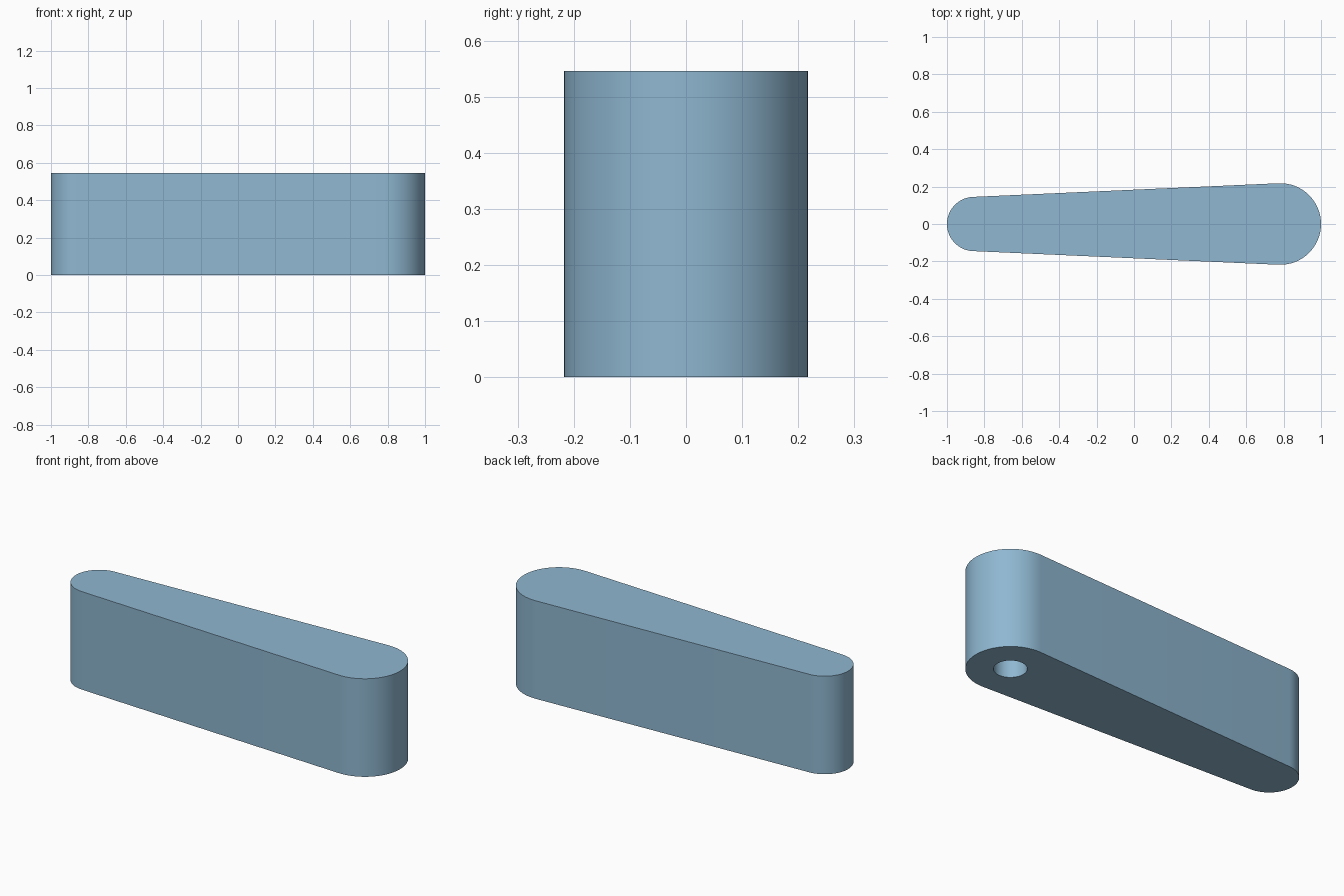
import bpy, bmesh, math

if "Cube" in bpy.data.objects:
    bpy.data.objects.remove(bpy.data.objects["Cube"])

HEIGHT = 0.546
BIG_R, SMALL_R = 0.218, 0.145
BIG_X, SMALL_X = 1 - BIG_R, -1 + SMALL_R
HOLE_R, HOLE_DEPTH = 0.082, 0.36


def arc(cx, r, start, end, steps):
    return [(cx + r * math.cos(start + (end - start) * i / steps),
             r * math.sin(start + (end - start) * i / steps))
            for i in range(steps + 1)]


def ring(bm, points, z):
    return [bm.verts.new((x, y, z)) for x, y in points]


def wall(bm, low, high):
    n = len(low)
    for i in range(n):
        j = (i + 1) % n
        bm.faces.new((low[i], low[j], high[j], high[i]))


# Tapered outline: two round ends joined by tangent sides
t = math.acos((SMALL_R - BIG_R) / (BIG_X - SMALL_X))
outline = (arc(BIG_X, BIG_R, -t, t, 40)
           + arc(SMALL_X, SMALL_R, t, 2 * math.pi - t, 40))
hole = arc(BIG_X, HOLE_R, 0, 2 * math.pi, 48)[:-1]

bm = bmesh.new()
# Outer wall and top
bottom, top = ring(bm, outline, 0), ring(bm, outline, HEIGHT)
wall(bm, bottom, top)
bm.faces.new(top)
# Blind shaft hole in the underside of the wide end
mouth, end = ring(bm, hole, 0), ring(bm, hole, HOLE_DEPTH)
wall(bm, mouth, end)
bm.faces.new(end)
# Underside around the hole
rim = [bm.edges.get((loop[i - 1], loop[i]))
       for loop in (bottom, mouth) for i in range(len(loop))]
bmesh.ops.triangle_fill(bm, edges=rim, use_beauty=True, normal=(0, 0, -1))
bmesh.ops.recalc_face_normals(bm, faces=bm.faces[:])

mesh = bpy.data.meshes.new("lever_handle")
bm.to_mesh(mesh)
bm.free()
lever = bpy.data.objects.new("lever_handle", mesh)
bpy.context.collection.objects.link(lever)

mat = bpy.data.materials.new("light steel blue")
mat.diffuse_color = (0.275, 0.476, 0.638, 1)
mat.use_nodes = True
mat.node_tree.nodes["Principled BSDF"].inputs["Base Color"].default_value = mat.diffuse_color
mesh.materials.append(mat)

# Smooth round walls with crisp rims
bpy.context.view_layer.objects.active = lever
lever.select_set(True)
bpy.ops.object.shade_smooth_by_angle(angle=math.radians(30))
